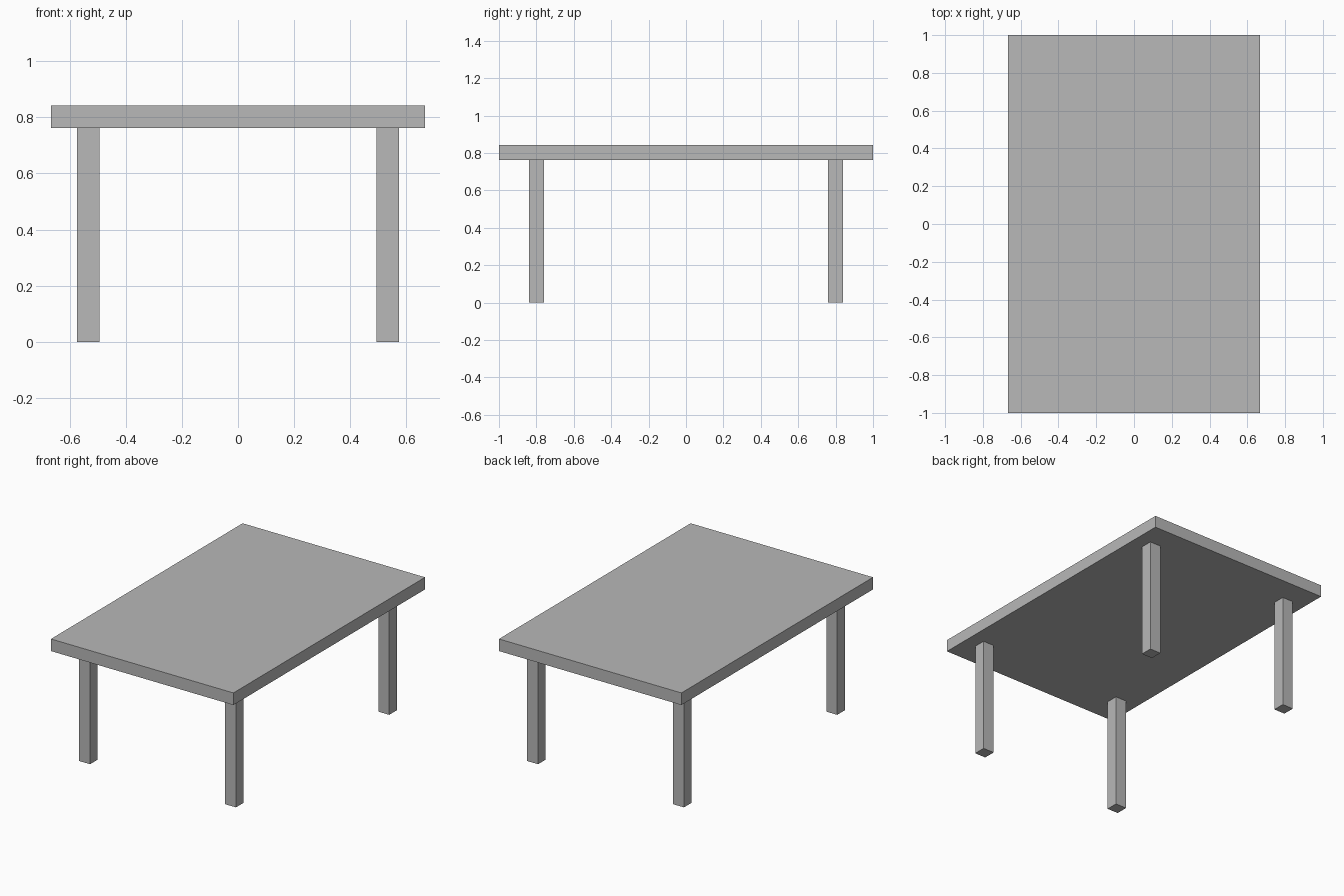
import bpy

# Remove the default cube
default = bpy.data.objects.get("Cube")
if default:
    bpy.data.objects.remove(default, do_unlink=True)

# Single plain grey material
grey = bpy.data.materials.new("plain_grey")
grey.use_nodes = True
colour = (0.48, 0.48, 0.48, 1.0)
grey.diffuse_color = colour
grey.node_tree.nodes["Principled BSDF"].inputs["Base Color"].default_value = colour

TOP_WIDTH, TOP_LENGTH, THICKNESS = 1.333, 2.0, 0.08
LEG_HEIGHT, LEG_SIDE = 0.762, 0.08
LEG_X, LEG_Y = 0.533, 0.8


def box(name, size, location):
    bpy.ops.mesh.primitive_cube_add(size=1, location=location)
    obj = bpy.context.object
    obj.name = obj.data.name = name
    obj.scale = size
    bpy.ops.object.transform_apply(location=False, rotation=False, scale=True)
    obj.data.materials.append(grey)
    return obj


# Table top slab
box("table_top", (TOP_WIDTH, TOP_LENGTH, THICKNESS),
    (0, 0, LEG_HEIGHT + THICKNESS / 2))

# Four square legs, set in from the corners
for side, sx in (("left", 1), ("right", -1)):
    for end, sy in (("front", -1), ("back", 1)):
        box(f"{end}_{side}_leg", (LEG_SIDE, LEG_SIDE, LEG_HEIGHT),
            (sx * LEG_X, sy * LEG_Y, LEG_HEIGHT / 2))
